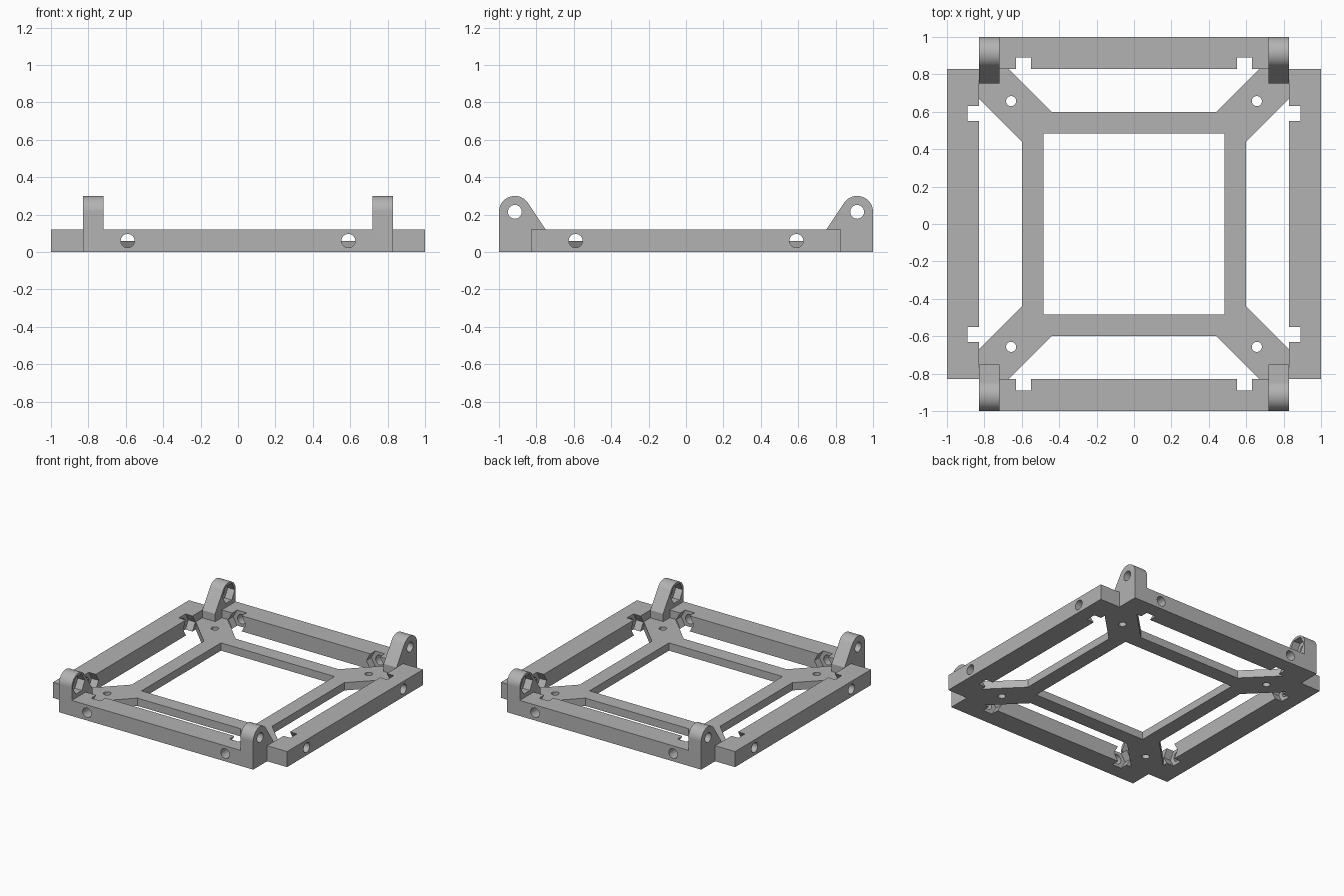
import bpy, bmesh, math
from mathutils import Matrix

cube = bpy.data.objects.get("Cube")
if cube:
    bpy.data.objects.remove(cube, do_unlink=True)

grey = bpy.data.materials.new("plain grey")
grey.use_nodes = True
colour = (0.45, 0.45, 0.45, 1)
grey.diffuse_color = colour
grey.node_tree.nodes["Principled BSDF"].inputs["Base Color"].default_value = colour

INNER, OUTER = 0.83, 1.0      # rail faces
RAIL_H, PLATE_H = 0.12, 0.06  # rail and plate heights
BOLT, HOLE_R, NUT_R = 0.59, 0.037, 0.0747
EYE_Y, EYE_Z, EYE_R = 0.915, 0.215, 0.085


def ngon(cx, cy, r, n):
    return [(cx + r * math.cos(2 * math.pi * i / n),
             cy + r * math.sin(2 * math.pi * i / n)) for i in range(n)]


def rect(x0, y0, x1, y1):
    return [(x0, y0), (x1, y0), (x1, y1), (x0, y1)]


def prism(name, pts, lo, hi, axis):
    """Extrude a flat outline along the x, y or z axis."""
    place = {"x": lambda a, b, h: (h, a, b),
             "y": lambda a, b, h: (a, h, b),
             "z": lambda a, b, h: (a, b, h)}[axis]
    bm = bmesh.new()
    ends = [[bm.verts.new(place(a, b, h)) for a, b in pts] for h in (lo, hi)]
    for ring in ends:
        bm.faces.new(ring)
    for i in range(len(pts)):
        j = (i + 1) % len(pts)
        bm.faces.new((ends[0][i], ends[0][j], ends[1][j], ends[1][i]))
    bmesh.ops.recalc_face_normals(bm, faces=bm.faces)
    mesh = bpy.data.meshes.new(name)
    bm.to_mesh(mesh)
    bm.free()
    mesh.materials.append(grey)
    obj = bpy.data.objects.new(name, mesh)
    bpy.context.collection.objects.link(obj)
    return obj


def combine(obj, tool, operation):
    """Apply one boolean and discard the tool."""
    mod = obj.modifiers.new("cut", "BOOLEAN")
    mod.solver = "EXACT"
    mod.operation = operation
    mod.object = tool
    graph = bpy.context.evaluated_depsgraph_get()
    mesh = bpy.data.meshes.new_from_object(obj.evaluated_get(graph))
    obj.modifiers.clear()
    obj.data = mesh
    bpy.data.objects.remove(tool, do_unlink=True)


def cut(obj, pts, lo, hi, axis):
    combine(obj, prism("cutter", pts, lo, hi, axis), "DIFFERENCE")


def finish(obj):
    bm = bmesh.new()
    bm.from_mesh(obj.data)
    bmesh.ops.dissolve_limit(bm, angle_limit=math.radians(1),
                             verts=bm.verts, edges=bm.edges)
    bm.to_mesh(obj.data)
    bm.free()
    bpy.ops.object.select_all(action="DESELECT")
    obj.select_set(True)
    bpy.context.view_layer.objects.active = obj
    bpy.ops.object.shade_smooth_by_angle(angle=math.radians(30))


def turned_copy(obj, name, degrees):
    mesh = obj.data.copy()
    mesh.transform(Matrix.Rotation(math.radians(degrees), 4, "Z"))
    new = bpy.data.objects.new(name, mesh)
    bpy.context.collection.objects.link(new)
    return new


def drill_rail(rail):
    # bolt holes with captive nut pockets on the inner face
    for s in (-1, 1):
        cut(rail, ngon(s * BOLT, RAIL_H / 2, HOLE_R, 32), 0.7, 1.1, "y")
        cut(rail, ngon(s * BOLT, RAIL_H / 2, NUT_R, 6), 0.78, 0.89, "y")


# Back rail with two hinge lugs
back = prism("back_rail", rect(-0.72, 0, 0.72, RAIL_H), INNER, OUTER, "y")
foot = (0.75, RAIL_H)
dy, dz = foot[0] - EYE_Y, foot[1] - EYE_Z
tangent = math.atan2(dz, dy) % math.tau - math.acos(EYE_R / math.hypot(dy, dz))
arc = [(EYE_Y + EYE_R * math.cos(tangent * i / 32),
        EYE_Z + EYE_R * math.sin(tangent * i / 32)) for i in range(33)]
lug_outline = [(INNER, 0), (OUTER, 0)] + arc + [
    foot, (foot[0], PLATE_H), (INNER, PLATE_H)]
for s in (-1, 1):
    lug = prism("lug", lug_outline, *sorted((s * 0.72, s * INNER)), "x")
    cut(lug, ngon(EYE_Y, EYE_Z, HOLE_R, 32), *sorted((s * 0.6, s * 0.9)), "x")
    cut(lug, ngon(EYE_Y, EYE_Z, NUT_R, 6), *sorted((s * 0.65, s * 0.78)), "x")
    combine(back, lug, "UNION")
drill_rail(back)
front = turned_copy(back, "front_rail", 180)

# Side rails
left = prism("left_rail", rect(-INNER, 0, INNER, RAIL_H), INNER, OUTER, "y")
drill_rail(left)
right = turned_copy(left, "right_rail", 90)
left.data.transform(Matrix.Rotation(math.radians(-90), 4, "Z"))

# Inner square frame with diagonal corner arms
corner = [(0.60, 0.44), (INNER, 0.67), (INNER, INNER), (0.67, INNER), (0.44, 0.60)]
outline = []
for turn in range(4):
    outline += corner
    corner = [(-y, x) for x, y in corner]
plate = prism("inner_frame", outline, 0, PLATE_H, "z")
cut(plate, rect(-0.485, -0.485, 0.485, 0.485), -0.1, 0.2, "z")
for sx in (-1, 1):
    for sy in (-1, 1):
        cut(plate, ngon(sx * 0.657, sy * 0.657, 0.027, 32), -0.1, 0.2, "z")

for part in (back, front, left, right, plate):
    finish(part)
